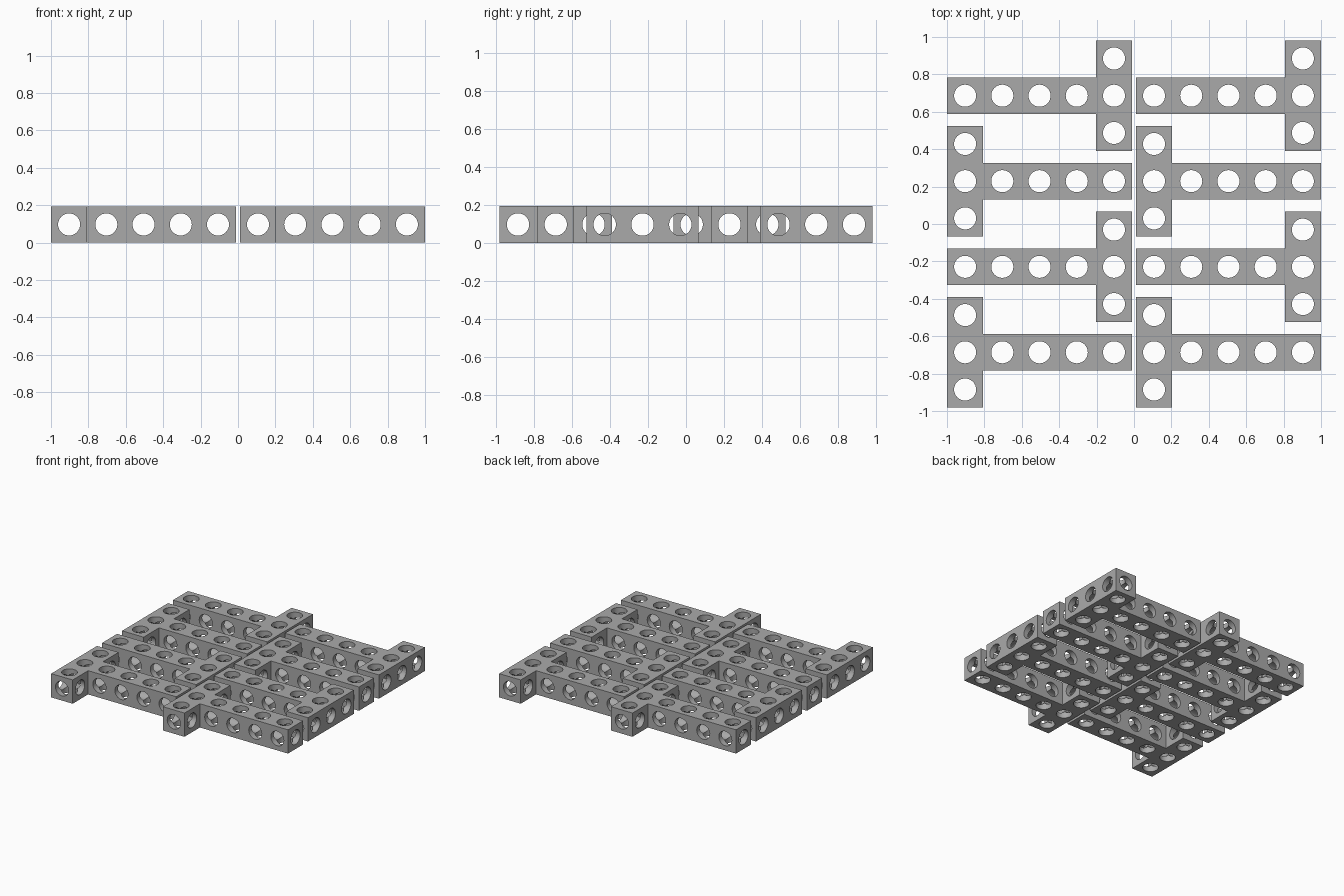
import bpy, bmesh, math
from mathutils import Vector

if "Cube" in bpy.data.objects:
    bpy.data.objects.remove(bpy.data.objects["Cube"])

PITCH, HALF, RADIUS, SEG = 0.199, 0.097, 0.059, 32

gray = bpy.data.materials.new("light gray")
gray.diffuse_color = (0.4, 0.4, 0.4, 1)
gray.use_nodes = True
gray.node_tree.nodes["Principled BSDF"].inputs["Base Color"].default_value = gray.diffuse_color

# Grid cells of one T-shaped beam: junction, four stem cells, two crossbar cells
CELLS = [(0, 0), (1, 0), (2, 0), (3, 0), (4, 0), (0, 1), (0, -1)]


def add_cell(bm, cell):
    """Cube bored along all three axes, open towards its neighbours."""
    centre = Vector((cell[0] * PITCH, cell[1] * PITCH, 0))
    reach, joined = {}, {}
    for axis in range(3):
        for sign in (-1, 1):
            other = list(cell)
            if axis < 2:
                other[axis] += sign
            linked = axis < 2 and tuple(other) in CELLS
            inward = linked and sum(map(abs, other)) < sum(map(abs, cell))
            joined[axis, sign] = linked
            reach[axis, sign] = PITCH - HALF if inward else HALF

    for (axis, sign), depth in reach.items():
        u, v = (axis + 1) % 3, (axis + 2) % 3

        def vert(a, b, d):
            p = Vector((0, 0, 0))
            p[axis], p[u], p[v] = sign * d, a, b
            return bm.verts.new(centre + p)

        # Bore wall, ending where it meets the crossing bores
        rim, inner = [], []
        for i in range(SEG):
            t = 2 * math.pi * i / SEG
            c, s = math.cos(t), math.sin(t)
            rim.append(vert(RADIUS * c, RADIUS * s, depth))
            inner.append(vert(RADIUS * c, RADIUS * s, RADIUS * max(abs(c), abs(s))))
        for i in range(SEG):
            j = (i + 1) % SEG
            bm.faces.new((rim[i], rim[j], inner[j], inner[i]))

        # Flat outer face around the hole
        if joined[axis, sign]:
            continue
        corners = [vert(a * reach[u, a], b * reach[v, b], depth)
                   for a, b in ((1, 1), (-1, 1), (-1, -1), (1, -1))]
        q = SEG // 4
        for k in range(4):
            for i in range(k * q, (k + 1) * q):
                bm.faces.new((corners[k], rim[(i + 1) % SEG], rim[i]))
            bm.faces.new((corners[k], corners[(k + 1) % 4], rim[(k + 1) * q % SEG]))


# Shared mesh for the T-shaped beam
bm = bmesh.new()
for cell in CELLS:
    add_cell(bm, cell)
bmesh.ops.remove_doubles(bm, verts=bm.verts, dist=1e-5)
bmesh.ops.recalc_face_normals(bm, faces=bm.faces)
mesh = bpy.data.meshes.new("t_beam")
bm.to_mesh(mesh)
bm.free()
mesh.materials.append(gray)

# Four rows of two beams, crossbars alternating between right and left ends
for row, y in enumerate((0.686, 0.229, -0.229, -0.686)):
    for col, x in enumerate((-0.505, 0.505)):
        beam = bpy.data.objects.new(f"t_beam_{row + 1}_{col + 1}", mesh)
        bpy.context.collection.objects.link(beam)
        flip = row % 2 == 0
        beam.location = (x + (2 if flip else -2) * PITCH, y, HALF)
        beam.rotation_euler.z = math.pi if flip else 0

bpy.context.view_layer.objects.active = beam
beam.select_set(True)
bpy.ops.object.shade_smooth_by_angle(angle=math.radians(30))
